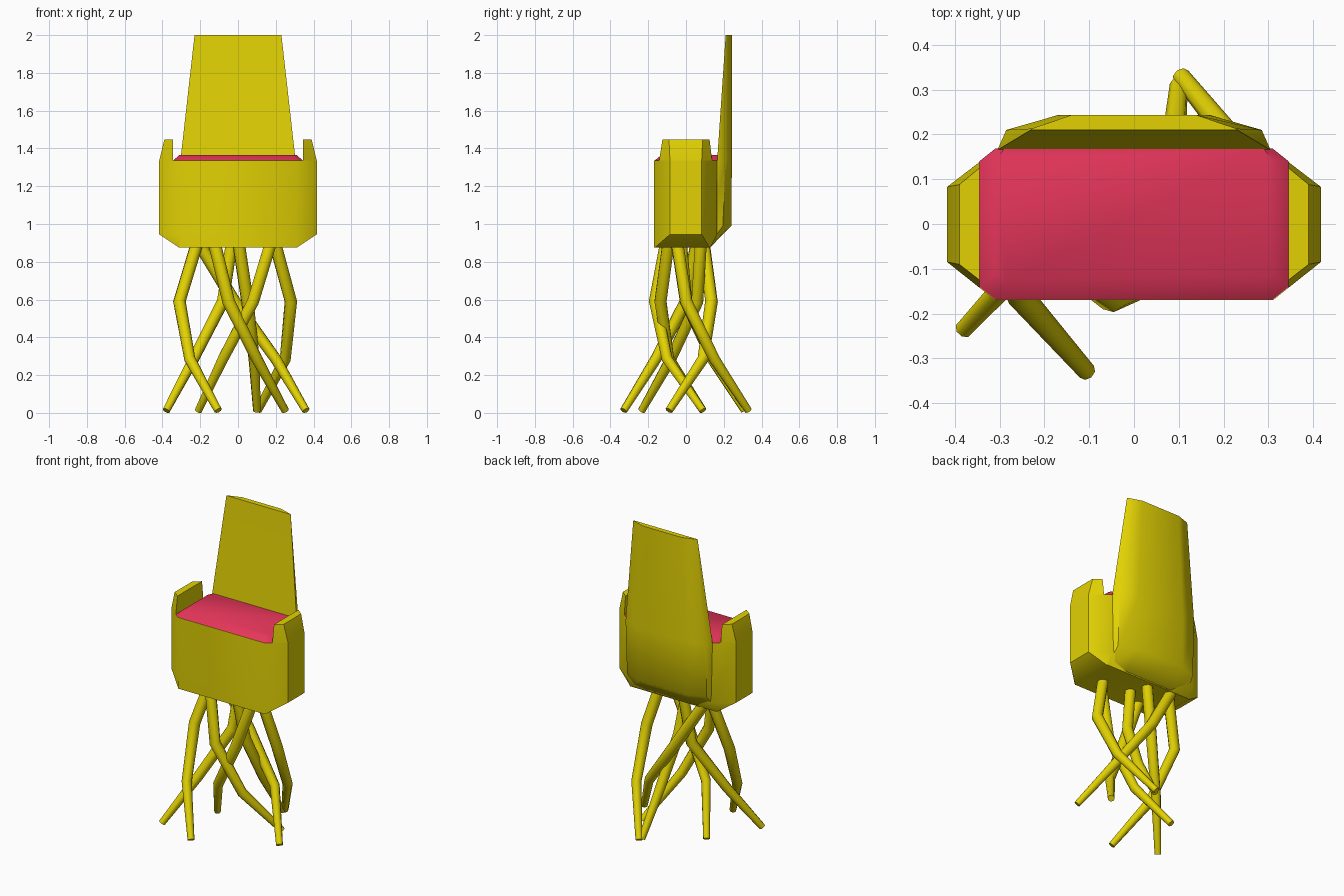
import bpy, bmesh

if "Cube" in bpy.data.objects:
    bpy.data.objects.remove(bpy.data.objects["Cube"])


def material(name, color):
    m = bpy.data.materials.new(name)
    m.diffuse_color = (*color, 1)
    m.use_nodes = True
    m.node_tree.nodes["Principled BSDF"].inputs["Base Color"].default_value = m.diffuse_color
    return m


YELLOW = material("mustard yellow", (0.76, 0.64, 0.001))
PINK = material("raspberry pink", (0.80, 0.037, 0.105))


def finish(obj, mat, angle=0.85):
    obj.data.materials.append(mat)
    bpy.ops.object.select_all(action='DESELECT')
    obj.select_set(True)
    bpy.context.view_layer.objects.active = obj
    bpy.ops.object.shade_smooth_by_angle(angle=angle)


def loft(name, rings, mat):
    """Bridge rings of equal point count and cap both ends."""
    bm = bmesh.new()
    loops = [[bm.verts.new(p) for p in r] for r in rings]
    n = len(loops[0])
    for a, b in zip(loops, loops[1:]):
        for i in range(n):
            j = (i + 1) % n
            bm.faces.new((a[i], a[j], b[j], b[i]))
    bm.faces.new(loops[0][::-1])
    bm.faces.new(loops[-1])
    bmesh.ops.remove_doubles(bm, verts=bm.verts, dist=1e-4)
    bmesh.ops.recalc_face_normals(bm, faces=bm.faces)
    me = bpy.data.meshes.new(name)
    bm.to_mesh(me)
    bm.free()
    obj = bpy.data.objects.new(name, me)
    bpy.context.collection.objects.link(obj)
    finish(obj, mat)
    return obj


def mirrored(half, z):
    """Complete a half outline (x > 0, front to back) across x = 0."""
    return [(x, y, z) for x, y in half] + [(-x, y, z) for x, y in half[::-1]]


# Seat body: chamfered box tapering under the sides
wall = [(0.31, -0.17), (0.417, -0.085), (0.417, 0.083), (0.31, 0.165)]
loft("seat_body", [
    mirrored([(0.31, -0.17), (0.312, -0.165), (0.312, 0.125), (0.31, 0.13)], 0.875),
    mirrored(wall, 0.945),
    mirrored(wall, 1.335)], YELLOW)

# Cushion with softly sloped edges
loft("seat_cushion", [
    mirrored([(0.31, -0.168), (0.345, -0.14), (0.345, 0.14), (0.31, 0.168)], 1.335),
    mirrored([(0.285, -0.13), (0.31, -0.11), (0.31, 0.14), (0.29, 0.168)], 1.365)], PINK)

# Armrests
for side, s in (("left", -1), ("right", 1)):
    low = [(0.345, -0.142), (0.417, -0.085), (0.417, 0.083), (0.345, 0.138)]
    top = [(0.345, -0.125), (0.39, -0.09), (0.39, 0.088), (0.345, 0.125)]
    loft(side + "_armrest", [[(s * x, y, z) for x, y in r]
                             for r, z in ((low, 1.30), (low, 1.335), (top, 1.447))], YELLOW)

# Tapered backrest, running down behind the seat
loft("backrest", [
    mirrored([(0.31, 0.10), (0.30, 0.115), (0.17, 0.13)], 0.878),
    mirrored([(0.31, 0.13), (0.285, 0.195), (0.17, 0.24)], 0.99),
    mirrored([(0.305, 0.165), (0.285, 0.21), (0.17, 0.243)], 1.335),
    mirrored([(0.23, 0.21), (0.228, 0.213), (0.14, 0.243)], 2.0)], YELLOW)

# Twisting bundle of bent legs: xy at the four levels
levels = (0.92, 0.59, 0.285, 0.012)
legs = [
    [(-0.21, 0.06), (-0.31, 0.00), (-0.255, -0.16), (-0.105, -0.33)],
    [(0.19, -0.05), (0.28, 0.00), (0.25, 0.15), (0.105, 0.33)],
    [(-0.03, 0.08), (-0.08, 0.06), (-0.235, -0.08), (-0.38, -0.235)],
    [(0.18, -0.09), (0.08, -0.135), (-0.08, -0.09), (-0.21, 0.09)],
    [(-0.13, -0.10), (-0.05, -0.163), (0.10, -0.10), (0.25, 0.09)],
    [(-0.22, 0.09), (-0.02, 0.135), (0.20, 0.09), (0.36, -0.09)],
    [(0.00, -0.03), (0.05, 0.00), (0.085, 0.14), (0.10, 0.31)],
]
for i, path in enumerate(legs):
    cu = bpy.data.curves.new("leg_path", 'CURVE')
    cu.dimensions = '3D'
    cu.bevel_depth = 0.034
    cu.bevel_resolution = 2
    cu.use_fill_caps = True
    sp = cu.splines.new('POLY')
    sp.points.add(3)
    for p, (x, y), z, r in zip(sp.points, path, levels, (1.0, 1.0, 0.88, 0.6)):
        p.co = (x, y, z, 1)
        p.radius = r
    tmp = bpy.data.objects.new("leg_tmp", cu)
    bpy.context.collection.objects.link(tmp)
    bpy.context.view_layer.update()
    me = bpy.data.meshes.new_from_object(tmp.evaluated_get(bpy.context.evaluated_depsgraph_get()))
    bpy.data.objects.remove(tmp)
    me.materials.clear()
    for v in me.vertices:
        v.co.z = max(v.co.z, 0)
    leg = bpy.data.objects.new(f"leg_{i + 1}", me)
    bpy.context.collection.objects.link(leg)
    finish(leg, YELLOW, 0.9)
